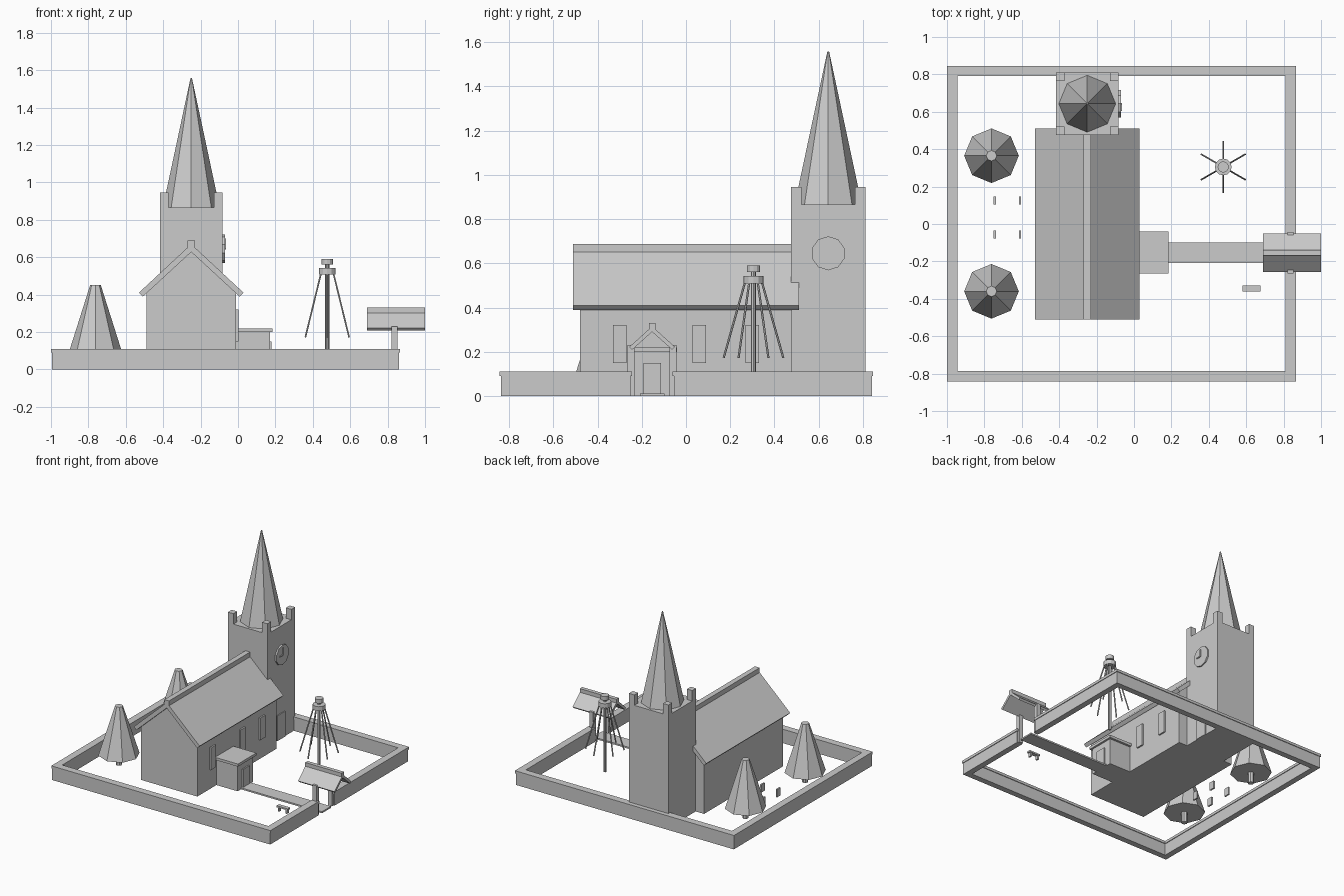
import bpy
import math
from mathutils import Vector

if "Cube" in bpy.data.objects:
    bpy.data.objects.remove(bpy.data.objects["Cube"])

stone = bpy.data.materials.new("pale grey stone")
stone.use_nodes = True
GREY = (0.6, 0.6, 0.6, 1)
stone.diffuse_color = GREY
stone.node_tree.nodes["Principled BSDF"].inputs["Base Color"].default_value = GREY


def mesh_part(name, verts, faces):
    mesh = bpy.data.meshes.new(name)
    mesh.from_pydata(verts, [], faces)
    mesh.materials.append(stone)
    part = bpy.data.objects.new(name, mesh)
    bpy.context.collection.objects.link(part)
    return part


def prism(name, outline, start, end, place):
    """Extrude a 2D outline from start to end; place maps (u, v, w) to xyz."""
    n = len(outline)
    verts = [place(u, v, w) for w in (start, end) for u, v in outline]
    faces = [tuple(range(n))[::-1], tuple(range(n, 2 * n))]
    faces += [(i, (i + 1) % n, (i + 1) % n + n, i + n) for i in range(n)]
    part = mesh_part(name, verts, faces)
    # Make the normals face outwards whichever axis was extruded
    import bmesh
    bm = bmesh.new()
    bm.from_mesh(part.data)
    bmesh.ops.recalc_face_normals(bm, faces=bm.faces)
    bm.to_mesh(part.data)
    bm.free()
    return part


def along_x(u, v, w):
    return (w, u, v)


def along_y(u, v, w):
    return (u, w, v)


def along_z(u, v, w):
    return (u, v, w)


def box(name, x, y, z):
    outline = [(x[0], y[0]), (x[1], y[0]), (x[1], y[1]), (x[0], y[1])]
    return prism(name, outline, z[0], z[1], along_z)


def cone(name, centre, r1, r2, z, sides=8):
    bpy.ops.mesh.primitive_cone_add(
        vertices=sides, radius1=r1, radius2=r2, depth=z[1] - z[0],
        location=(centre[0], centre[1], sum(z) / 2))
    part = bpy.context.object
    part.name = name
    part.data.materials.append(stone)
    return part


def gable_roof(name, mid, half, eave, peak, thick, start, end, place):
    """Two sloping slabs that meet at the ridge, as one chevron section."""
    outline = [(mid - half, eave), (mid, peak), (mid + half, eave),
               (mid + half - thick * 0.7, eave - thick * 0.7),
               (mid, peak - thick * 1.4),
               (mid - half + thick * 0.7, eave - thick * 0.7)]
    return prism(name, outline, start, end, place)


# Boundary wall with a projecting cap, open at the gate
L, R, B, T = -0.995, 0.86, -0.837, 0.84
W = 0.045
runs = {"front": ((L, R), (B, B + W)), "back": ((L, R), (T - W, T)),
        "left": ((L, L + W), (B + W, T - W)),
        "gate_front": ((R - W, R), (B + W, -0.25)),
        "gate_back": ((R - W, R), (-0.055, T - W))}
for side, (x, y) in runs.items():
    box(side + "_wall", x, y, (0, 0.09))
    lap = 0.005
    box(side + "_wall_cap", (x[0] - lap, x[1] + lap),
        (y[0] - lap, y[1] + lap), (0.09, 0.11))

# Nave with its gabled ends, roof and ridge
MID = -0.25
prism("nave", [(MID - 0.24, 0), (MID + 0.24, 0), (MID + 0.24, 0.41),
               (MID, 0.63), (MID - 0.24, 0.41)], -0.48, 0.48, along_y)
gable_roof("nave_roof", MID, 0.28, 0.41, 0.67, 0.03, -0.51, 0.51, along_y)
box("roof_ridge", (MID - 0.02, MID + 0.02), (-0.51, 0.51), (0.65, 0.688))
for y in (-0.3, 0.06, 0.3):
    box("nave_window", (-0.01, 0.002), (y - 0.03, y + 0.03), (0.15, 0.32))

# Tower, corner pinnacles and spire
TY = 0.643
H = 0.168
box("tower", (MID - H, MID + H), (TY - H, TY + H), (0, 0.865))
for sx in (-1, 1):
    for sy in (-1, 1):
        cx, cy = MID + sx * (H - 0.023), TY + sy * (H - 0.023)
        box("pinnacle", (cx - 0.023, cx + 0.023), (cy - 0.023, cy + 0.023),
            (0.865, 0.945))
cone("spire", (MID, TY), 0.152, 0.004, (0.865, 1.557))
FACE = MID + H
box("tower_door", (FACE - 0.01, FACE + 0.006), (0.59, 0.685), (0, 0.195))

# Clock with two hands
CZ = 0.645
ring = [(TY + 0.077 * math.cos(a), CZ + 0.077 * math.sin(a))
        for a in [math.tau * (i + 0.5) / 10 for i in range(10)]]
prism("clock_face", ring, FACE - 0.01, FACE + 0.012, along_x)
box("minute_hand", (FACE, FACE + 0.018), (TY - 0.004, TY + 0.004), (CZ, CZ + 0.055))
box("hour_hand", (FACE, FACE + 0.018), (TY - 0.04, TY), (CZ - 0.004, CZ + 0.004))

# Porch and path
PY = -0.153
box("porch", (-0.01, 0.17), (PY - 0.095, PY + 0.095), (0, 0.2))
box("porch_roof", (-0.01, 0.185), (PY - 0.112, PY + 0.112), (0.2, 0.22))
box("porch_door", (0.16, 0.18), (PY - 0.04, PY + 0.04), (0, 0.15))
box("path", (0.17, R), (PY - 0.055, PY + 0.055), (0, 0.012))

# Roofed gate
for s in (-1, 1):
    y = PY + s * 0.095
    box("gate_post", (0.82, 0.852), (y - 0.016, y + 0.016), (0, 0.23))
gable_roof("gate_roof", PY, 0.103, 0.222, 0.315, 0.018, 0.69, 1.0, along_x)
box("gate_ridge", (0.69, 1.0), (PY - 0.015, PY + 0.015), (0.3, 0.33))

# Trees
for y in (0.365, -0.36):
    cone("tree_trunk", (-0.762, y), 0.022, 0.022, (0, 0.09))
    cone("tree_crown", (-0.762, y), 0.146, 0.028, (0.08, 0.452))

# Gravestones
for x in (-0.745, -0.61):
    for y in (0.125, -0.057):
        box("gravestone", (x - 0.006, x + 0.006), (y - 0.021, y + 0.021), (0, 0.06))

# Pole with two discs and six hanging ribbons
P = Vector((0.477, 0.305, 0))
cone("pole", P, 0.011, 0.011, (0, 0.57))
cone("pole_hub", P, 0.045, 0.045, (0.508, 0.542), 12)
cone("pole_top", P, 0.03, 0.03, (0.56, 0.59), 12)
for i in range(6):
    a = math.radians(30 + 60 * i)
    out = Vector((math.cos(a), math.sin(a), 0))
    top = P + out * 0.038 + Vector((0, 0, 0.515))
    end = P + out * 0.135 + Vector((0, 0, 0.172))
    bpy.ops.mesh.primitive_cylinder_add(
        vertices=6, radius=0.005, depth=(end - top).length, location=(top + end) / 2)
    ribbon = bpy.context.object
    ribbon.name = "ribbon"
    ribbon.rotation_euler = (end - top).to_track_quat("Z", "Y").to_euler()
    ribbon.data.materials.append(stone)

# Bench
box("bench_seat", (0.58, 0.675), (-0.36, -0.33), (0.03, 0.042))
for x in (0.595, 0.66):
    box("bench_leg", (x - 0.006, x + 0.006), (-0.357, -0.333), (0, 0.03))
